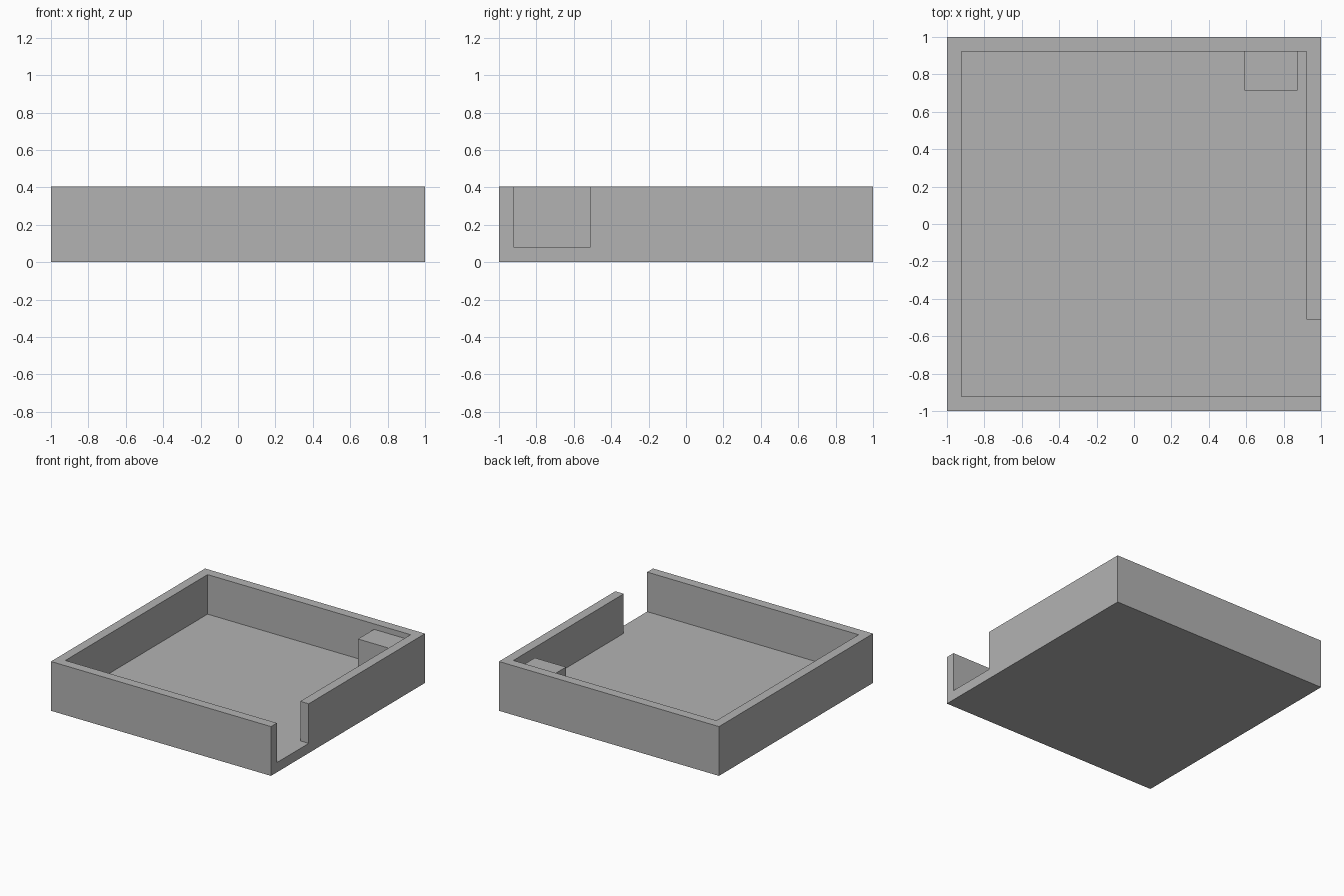
import bpy
from mathutils import Vector

default = bpy.data.objects.get("Cube")
if default:
    bpy.data.objects.remove(default, do_unlink=True)

HEIGHT, FLOOR, INNER = 0.405, 0.08, 0.923


def make_material(name, color):
    mat = bpy.data.materials.new(name)
    mat.use_nodes = True
    mat.diffuse_color = color
    mat.node_tree.nodes["Principled BSDF"].inputs["Base Color"].default_value = color
    return mat


grey = make_material("plain grey", (0.45, 0.45, 0.45, 1))


def box(name, low, high):
    """Box spanning two opposite corners."""
    low, high = Vector(low), Vector(high)
    bpy.ops.mesh.primitive_cube_add(size=1, location=(low + high) / 2)
    obj = bpy.context.object
    obj.name = name
    obj.scale = high - low
    bpy.ops.object.transform_apply(location=False, rotation=False, scale=True)
    obj.data.materials.append(grey)
    return obj


def cut(target, cutter):
    """Subtract the cutter from the target, then discard it."""
    cutter.hide_render = True
    mod = target.modifiers.new(cutter.name, "BOOLEAN")
    mod.operation = "DIFFERENCE"
    mod.solver = "EXACT"
    mod.object = cutter
    bpy.context.view_layer.objects.active = target
    bpy.ops.object.modifier_apply(modifier=mod.name)
    bpy.data.objects.remove(cutter, do_unlink=True)


# Open tray: solid slab with a hollow inside
tray = box("tray", (-1, -1, 0), (1, 1, HEIGHT))
cut(tray, box("hollow", (-INNER, -INNER, FLOOR), (INNER, INNER, 1)))

# Doorway in the +x wall, flush with the front wall and the floor
cut(tray, box("doorway", (0.8, -INNER, FLOOR), (1.2, -0.51, 1)))

# Block standing against the back wall
box("corner_block", (0.59, 0.715, FLOOR), (0.873, INNER, 0.36))
